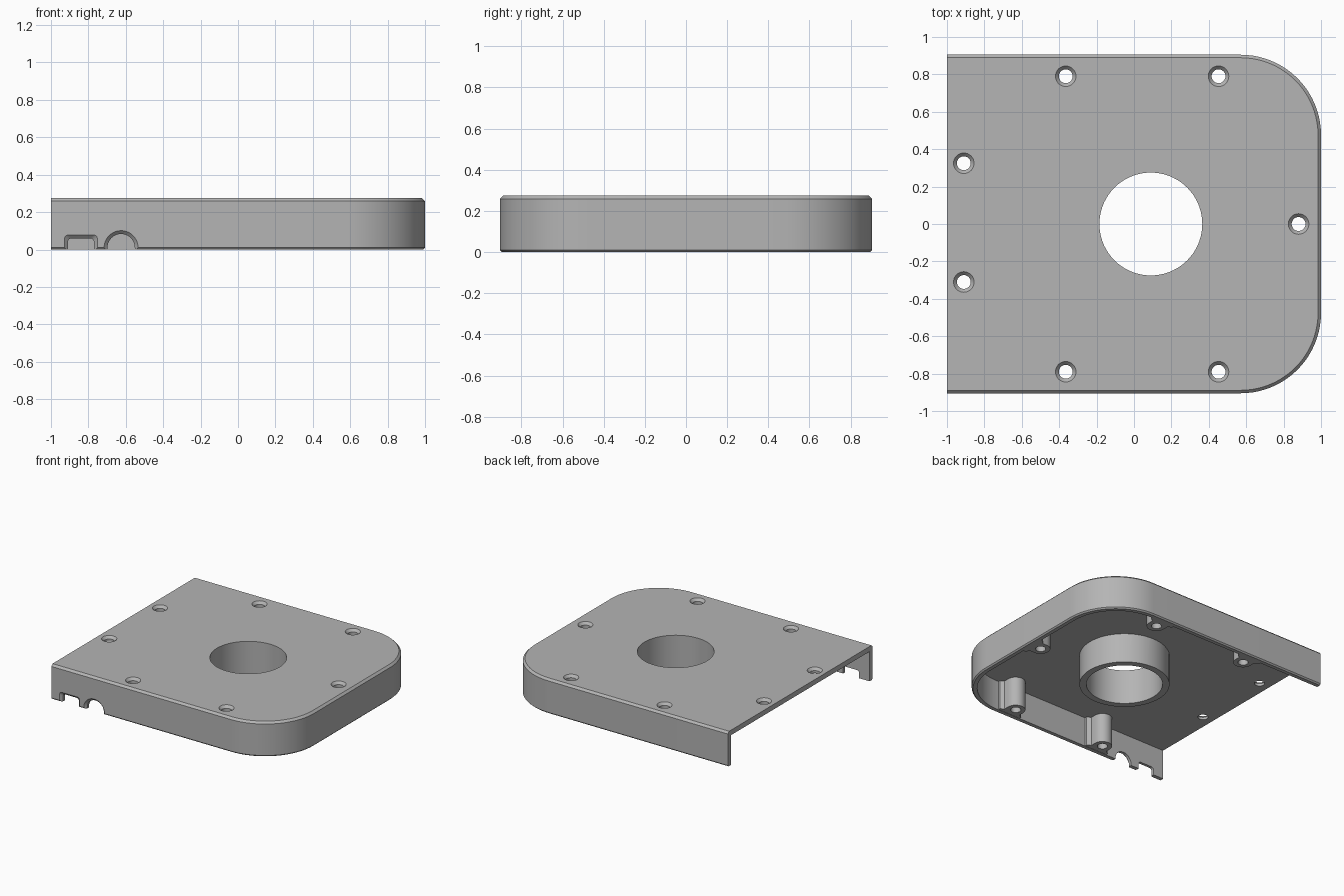
import bpy, bmesh, math
from mathutils import Vector

if "Cube" in bpy.data.objects:
    bpy.data.objects.remove(bpy.data.objects["Cube"])

grey = bpy.data.materials.new("plain_grey")
grey.use_nodes = True
COLOUR = (0.46, 0.46, 0.46, 1)
grey.diffuse_color = COLOUR
grey.node_tree.nodes["Principled BSDF"].inputs["Base Color"].default_value = COLOUR

HEIGHT, HALF_Y, CORNER = 0.275, 0.905, 0.43
WALL, CEILING = 0.04, 0.235
HOLE_X = 0.09


def arc(cx, cy, r, start, end, n):
    angles = [math.radians(start + (end - start) * i / n) for i in range(n + 1)]
    return [(cx + r * math.cos(a), cy + r * math.sin(a)) for a in angles]


def loft(name, rings):
    """Closed solid through rings of 3D points."""
    bm = bmesh.new()
    loops = [[bm.verts.new(p) for p in ring] for ring in rings]
    n = len(loops[0])
    for a, b in zip(loops, loops[1:]):
        for i in range(n):
            j = (i + 1) % n
            bm.faces.new((a[i], a[j], b[j], b[i]))
    bm.faces.new(loops[0])
    bm.faces.new(loops[-1])
    bmesh.ops.recalc_face_normals(bm, faces=bm.faces)
    mesh = bpy.data.meshes.new(name)
    bm.to_mesh(mesh)
    bm.free()
    mesh.materials.append(grey)
    obj = bpy.data.objects.new(name, mesh)
    bpy.context.collection.objects.link(obj)
    return obj


def flat(points, z):
    return [(x, y, z) for x, y in points]


def turned(name, x, y, steps, n):
    """Round solid from (radius, height) steps."""
    return loft(name, [flat(arc(x, y, r, 0, 360 - 360 / n, n - 1), z) for r, z in steps])


def outline(inset, left=-1.0):
    r, cx, cy = CORNER - inset, 1 - CORNER, HALF_Y - CORNER
    return ([(left, -HALF_Y + inset)] + arc(cx, -cy, r, -90, 0, 20)
            + arc(cx, cy, r, 0, 90, 20) + [(left, HALF_Y - inset)])


def combine(target, tool, operation):
    mod = target.modifiers.new(tool.name, "BOOLEAN")
    mod.operation, mod.object, mod.solver = operation, tool, "EXACT"
    bpy.context.view_layer.objects.active = target
    bpy.ops.object.modifier_apply(modifier=mod.name)
    bpy.data.objects.remove(tool)


# Shell with chamfered rims, hollow below and open on one side
cover = loft("enclosure_cover", [flat(outline(0.01), 0), flat(outline(0), 0.01),
                                 flat(outline(0), HEIGHT - 0.016),
                                 flat(outline(0.016), HEIGHT)])
combine(cover, loft("cavity", [flat(outline(WALL, -1.2), -0.2),
                               flat(outline(WALL, -1.2), CEILING)]), "DIFFERENCE")

# Collar around the central opening
combine(cover, turned("collar", HOLE_X, 0, [(0.325, 0), (0.325, 0.25)], 72), "UNION")


# Screw bosses with rounded noses, flared into the wall
def boss(x, y, inward):
    gap, r = 0.09, 0.07
    local = [(-gap, -0.1), (-0.06, -0.1), (-0.04, -r)]
    local += arc(0, 0, r, -90, 90, 16)
    local += [(-0.04, r), (-0.06, 0.1), (-gap, 0.1)]
    d = Vector(inward)
    points = [(x + u * d.x - v * d.y, y + u * d.y + v * d.x) for u, v in local]
    combine(cover, loft("boss", [flat(points, 0.002), flat(points, 0.25)]), "UNION")


boss_spots = [(x, s * 0.79, (0, -s)) for x in (-0.365, 0.452) for s in (-1, 1)]
boss_spots.append((0.88, 0, (-1, 0)))
for spot in boss_spots:
    boss(*spot)

# Central opening and countersunk screw holes
combine(cover, turned("opening", HOLE_X, 0, [(0.275, -0.1), (0.275, 0.4)], 72), "DIFFERENCE")
holes = [(x, y) for x, y, _ in boss_spots] + [(-0.91, 0.325), (-0.91, -0.31)]
for x, y in holes:
    steps = [(0.037, -0.1), (0.037, HEIGHT - 0.02), (0.055, HEIGHT), (0.055, 0.4)]
    combine(cover, turned("screw_hole", x, y, steps, 32), "DIFFERENCE")


# Cable notches in the front wall, chamfered on the outside
def slot(grow):
    w, top, r = 0.07 + grow, 0.06 + grow, 0.02
    return ([(-0.84 + w, -0.05)] + arc(-0.84 + w - r, top - r, r, 0, 90, 5)
            + arc(-0.84 - w + r, top - r, r, 90, 180, 5) + [(-0.84 - w, -0.05)])


def arch(grow):
    r = 0.073 + grow
    return ([(-0.625 + r, -0.05)] + arc(-0.625, 0.01, r, 0, 180, 24)
            + [(-0.625 - r, -0.05)])


for shape in (slot, arch):
    stations = [(-HALF_Y - 0.01, 0.028), (-HALF_Y + 0.018, 0), (-0.8, 0)]
    rings = [[(x, y, z) for x, z in shape(grow)] for y, grow in stations]
    combine(cover, loft("notch", rings), "DIFFERENCE")

# Smooth curves, sharp edges
bpy.ops.object.select_all(action="DESELECT")
cover.select_set(True)
bpy.context.view_layer.objects.active = cover
bpy.ops.object.shade_smooth_by_angle(angle=math.radians(25))
